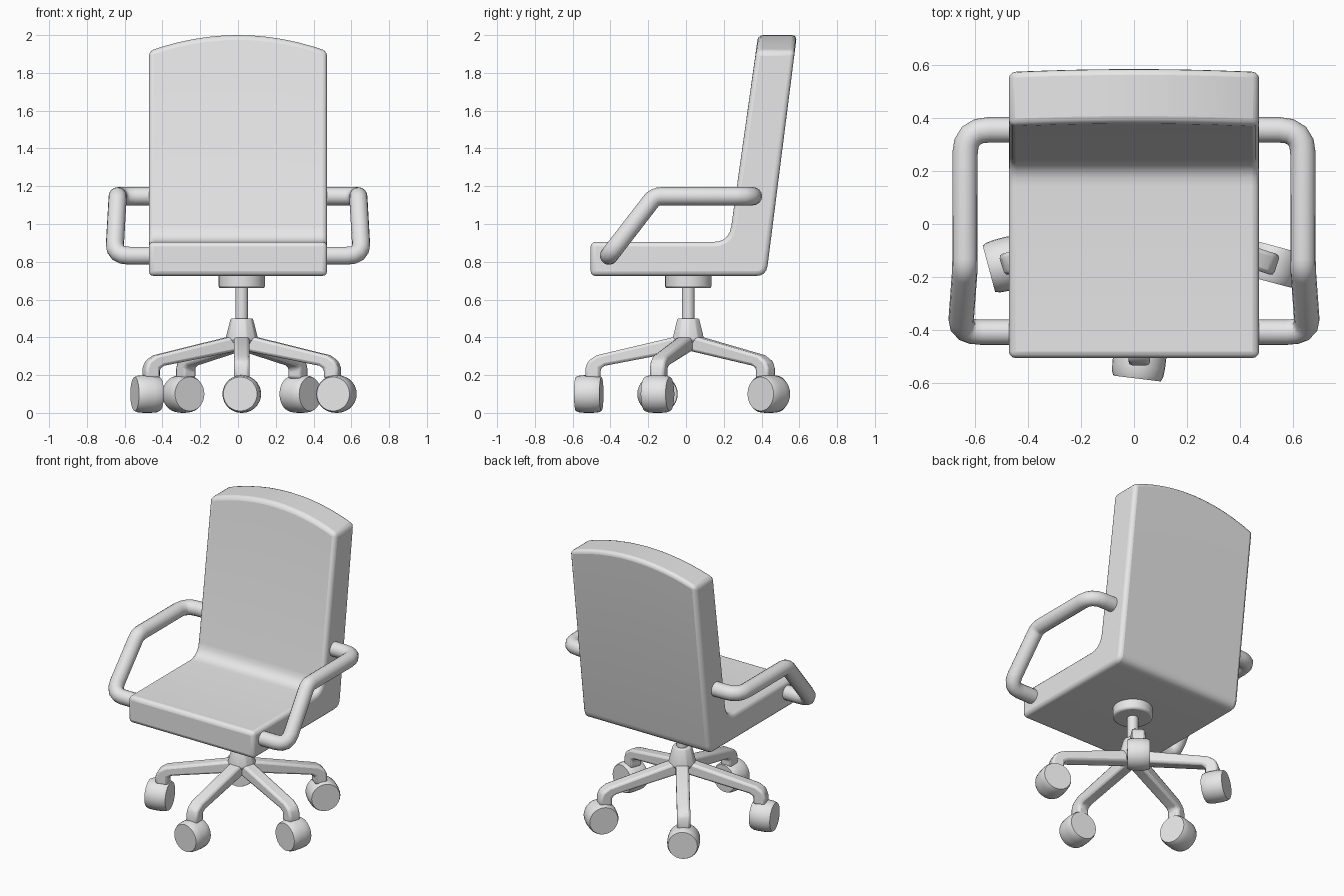
import bpy
import bmesh
from math import cos, sin, radians, pi
from mathutils import Vector, Matrix

cube = bpy.data.objects.get("Cube")
if cube:
    bpy.data.objects.remove(cube)

grey = bpy.data.materials.new("plain_grey")
grey.use_nodes = True
grey.diffuse_color = (0.8, 0.8, 0.8, 1)
grey.node_tree.nodes["Principled BSDF"].inputs["Base Color"].default_value = (0.8, 0.8, 0.8, 1)

CENTRE = Vector((0.02, 0.012, 0))  # axis of the swivel base


def add_object(name, bm, bevel=0.0, segments=3):
    bmesh.ops.recalc_face_normals(bm, faces=bm.faces)
    mesh = bpy.data.meshes.new(name)
    bm.to_mesh(mesh)
    bm.free()
    mesh.materials.append(grey)
    obj = bpy.data.objects.new(name, mesh)
    bpy.context.collection.objects.link(obj)
    if bevel:
        mod = obj.modifiers.new("soft_edges", "BEVEL")
        mod.width = bevel
        mod.segments = segments
        mod.limit_method = "ANGLE"
        mod.angle_limit = radians(32)
    bpy.ops.object.select_all(action="DESELECT")
    obj.select_set(True)
    bpy.context.view_layer.objects.active = obj
    bpy.ops.object.shade_smooth_by_angle(angle=radians(35))
    return obj


def round_corner(a, b, c, size, steps):
    """Points of a smooth turn at b, between a and c."""
    a, b, c = Vector(a), Vector(b), Vector(c)
    start = b + (a - b).normalized() * size
    end = b + (c - b).normalized() * size
    pts = []
    for i in range(steps + 1):
        t = i / steps
        pts.append(start * (1 - t) ** 2 + b * 2 * t * (1 - t) + end * t * t)
    return pts


def loft(rings, cap=True):
    """Skin a list of closed rings of points."""
    bm = bmesh.new()
    rows = [[bm.verts.new(p) for p in ring] for ring in rings]
    n = len(rows[0])
    for r0, r1 in zip(rows, rows[1:]):
        for i in range(n):
            j = (i + 1) % n
            bm.faces.new((r0[i], r0[j], r1[j], r1[i]))
    if cap:
        bm.faces.new(rows[0])
        bm.faces.new(rows[-1])
    return bm


def lathe(profile, sides):
    """Turn (radius, height) points around z."""
    angles = [2 * pi * i / sides for i in range(sides)]
    return loft([[(r * cos(a), r * sin(a), z) for a in angles] for r, z in profile])


# Seat and backrest: one L profile swept across x, with an arched top
front_low, front_high = (-0.505, 0.725), (-0.505, 0.905)
crook, heel = (0.228, 0.905), (0.425, 0.725)
top_front, top_back = (0.382, 2.0), (0.587, 2.0)
profile = [Vector(front_low), Vector(front_high)]
profile += round_corner(front_high, crook, top_front, 0.085, 5)
profile += [Vector(top_front), Vector(top_back)]
profile += round_corner(top_back, heel, front_low, 0.055, 4)

half_width, sections = 0.472, 12
rings = []
for i in range(sections + 1):
    x = half_width * (2 * i / sections - 1)
    drop = 0.085 * (x / half_width) ** 2
    rings.append([(x, p.x - 0.13 * drop, p.y - drop) if p.y > 1.5 else (x, p.x, p.y)
                  for p in profile])
add_object("seat_and_backrest", loft(rings), bevel=0.025)

# Armrests: bent round tubes
for side, label in ((1, "left"), (-1, "right")):
    corners = [(0.42, 0.355, 1.147), (0.637, 0.355, 1.147), (0.637, -0.165, 1.147),
               (0.655, -0.408, 0.832), (0.42, -0.408, 0.832)]
    corners = [Vector((side * x, y, z)) for x, y, z in corners]
    path = [corners[0]]
    for k, size in ((1, 0.09), (2, 0.035), (3, 0.08)):
        path += round_corner(corners[k - 1], corners[k], corners[k + 1], size, 4)
    path.append(corners[-1])
    tube = []
    across = Vector((0, 0, 1))
    for k, p in enumerate(path):
        before = (p - path[max(k - 1, 0)]).normalized()
        after = (path[min(k + 1, len(path) - 1)] - p).normalized()
        along = (before + after).normalized()
        across = (across - along * across.dot(along)).normalized()
        other = along.cross(across)
        tube.append([p + 0.048 * (across * cos(a) + other * sin(a))
                     for a in (2 * pi * s / 16 for s in range(16))])
    add_object(label + "_armrest", loft(tube))

# Swivel plate, column and hub
plate = add_object("swivel_plate", lathe([(0.123, 0.66), (0.123, 0.74)], 32), 0.012, 2)
column = add_object("gas_column", lathe([(0.034, 0.45), (0.034, 0.68)], 20))
hub = add_object("base_hub", lathe([(0.05, 0.33), (0.088, 0.39), (0.06, 0.5)], 10), 0.006, 2)
for part in (plate, column, hub):
    part.location = CENTRE

# Five legs, each with a caster turned its own way
leg_profile = [(0.02, 0.41), (0.09, 0.398), (0.485, 0.305), (0.53, 0.275), (0.545, 0.235),
               (0.545, 0.18), (0.465, 0.18), (0.465, 0.235), (0.44, 0.25), (0.02, 0.33)]
wheel_profile = [(0.09, -0.068), (0.097, -0.052), (0.1, -0.02), (0.1, 0.02),
                 (0.097, 0.052), (0.09, 0.068)]
legs = (("front", -90, 83), ("front_left", -18, 75), ("back_left", 54, 140),
        ("back_right", 126, 120), ("front_right", 198, 15))
for label, angle, axle in legs:
    spin = Matrix.Rotation(radians(angle), 4, "Z")
    sides = [[(r, w, z) for r, z in leg_profile] for w in (-0.041, 0.041)]
    leg = add_object(label + "_leg", loft(sides), 0.015, 2)
    leg.matrix_world = Matrix.Translation(CENTRE) @ spin

    wheel = add_object(label + "_caster", lathe(wheel_profile, 28))
    spot = CENTRE + spin @ Vector((0.527, 0, 0.1))
    wheel.matrix_world = (Matrix.Translation(spot) @ Matrix.Rotation(radians(axle), 4, "Z")
                          @ Matrix.Rotation(pi / 2, 4, "Y"))
